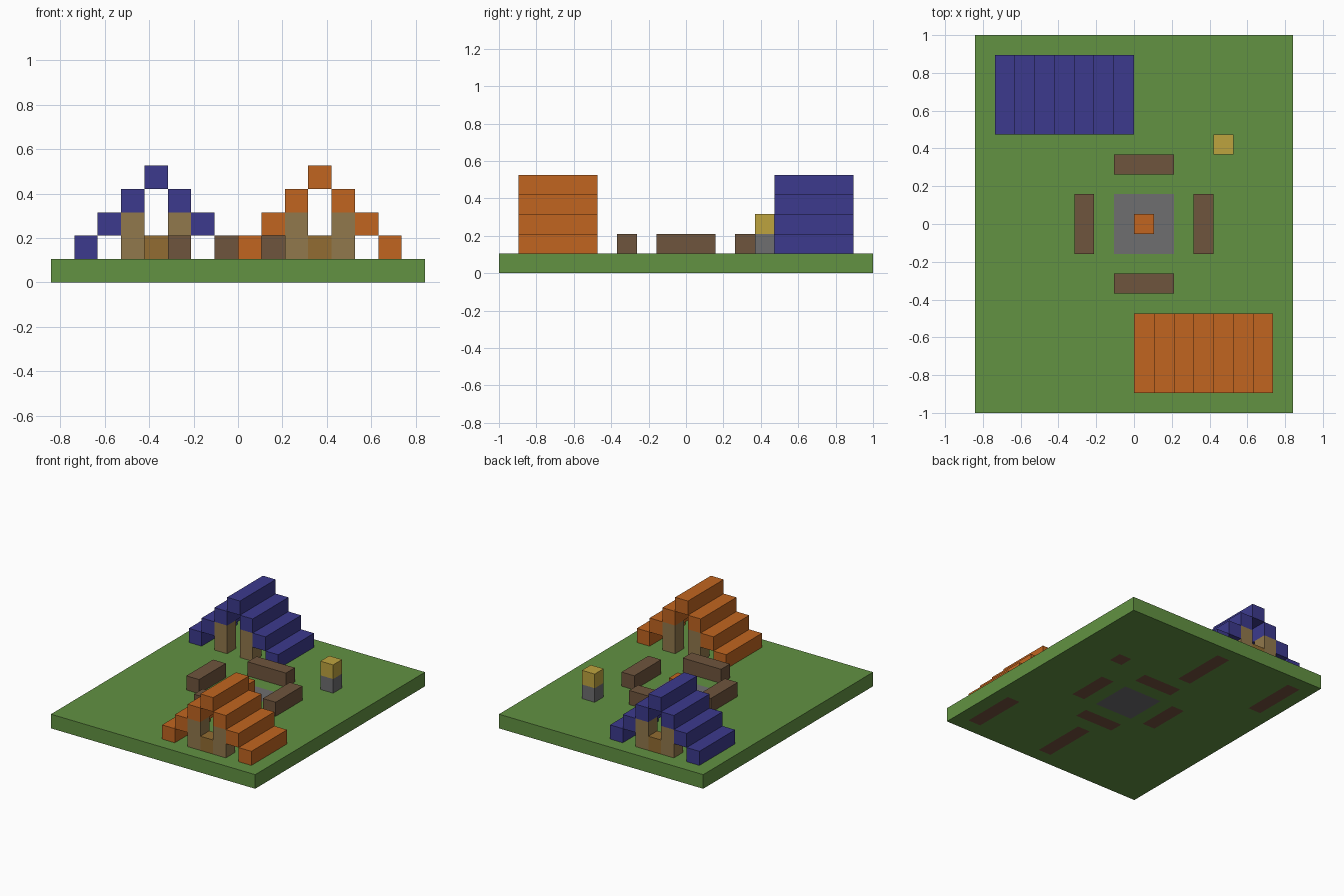
import bpy
import bmesh

if "Cube" in bpy.data.objects:
    bpy.data.objects.remove(bpy.data.objects["Cube"], do_unlink=True)

# One block is 1/19 of the longest side; positions below are in blocks
U = 2 / 19
WIDE, DEEP = 16, 19


def material(name, rgb):
    def linear(c):
        c /= 255
        return c / 12.92 if c <= 0.04045 else ((c + 0.055) / 1.055) ** 2.4
    colour = [linear(c) for c in rgb] + [1]
    mat = bpy.data.materials.new(name)
    mat.use_nodes = True
    mat.diffuse_color = colour
    mat.node_tree.nodes["Principled BSDF"].inputs["Base Color"].default_value = colour
    return mat


grass = material("grass green", (98, 146, 66))
dirt = material("dirt brown", (118, 84, 64))
stone = material("stone grey", (110, 110, 112))
log_wood = material("log brown", (111, 85, 61))
blue = material("tent blue", (60, 58, 141))
orange = material("tent orange", (193, 101, 32))
pole_wood = material("pole tan", (145, 120, 76))
chest_wood = material("chest gold brown", (146, 108, 50))
lamp = material("lamp yellow", (190, 164, 62))


def add_object(name, bm, mats):
    mesh = bpy.data.meshes.new(name)
    bm.to_mesh(mesh)
    bm.free()
    for mat in mats:
        mesh.materials.append(mat)
    obj = bpy.data.objects.new(name, mesh)
    bpy.context.collection.objects.link(obj)
    return obj


footprints = []


def box(name, corner, size, mat, solid=True):
    """Box from its lowest corner; solid ones on the ground leave dirt under them."""
    bm = bmesh.new()
    bmesh.ops.create_cube(bm, size=1)
    origin = (WIDE / 2, DEEP / 2, 0)
    for v in bm.verts:
        for a in range(3):
            v.co[a] = (corner[a] + (v.co[a] + 0.5) * size[a] - origin[a]) * U
    if solid and corner[2] == 1:
        footprints.append((corner[0], corner[1], size[0], size[1]))
    return add_object(name, bm, [mat])


# Stepped tents with poles at both ends and a chest at the outer end
def tent(name, x, y, chest_y, mat):
    for level in range(3):
        for side, col in (("right", level), ("left", 6 - level)):
            box(f"{name}_{side}_step_{level + 1}", (x + col, y, level + 1), (1, 4, 1), mat)
    box(f"{name}_ridge", (x + 3, y, 4), (1, 4, 1), mat)
    for end, row in (("front", y), ("back", y + 3)):
        for side, col in (("right", 2), ("left", 4)):
            box(f"{name}_{end}_{side}_pole", (x + col, row, 1), (1, 1, 2), pole_wood, False)
    box(f"{name}_chest", (x + 3, chest_y, 1), (1, 1, 1), chest_wood, False)


tent("orange_tent", 8, 1, 1, orange)
tent("blue_tent", 1, 14, 17, blue)

# Log seats around the fire
for name, y in (("front", 6), ("back", 12)):
    box(f"{name}_log_seat", (7, y, 1), (3, 1, 1), log_wood)
for name, x in (("right", 5), ("left", 11)):
    box(f"{name}_log_seat", (x, 8, 1), (1, 3, 1), log_wood)

# Lamp post
box("lamp_post", (12, 13, 1), (1, 1, 1), stone)
box("lamp_head", (12, 13, 2), (1, 1, 1), lamp)

# Camp fire
box("camp_fire", (8, 9, 1), (1, 1, 1), orange, False)

# Ground slab with a stone hearth, and dirt beneath solid blocks
bm = bmesh.new()
bmesh.ops.create_grid(bm, x_segments=WIDE, y_segments=DEEP, size=0.5)
for v in bm.verts:
    v.co.x *= WIDE * U
    v.co.y *= DEEP * U
top = bmesh.ops.extrude_face_region(bm, geom=bm.faces[:], use_keep_orig=True)
for v in top["geom"]:
    if isinstance(v, bmesh.types.BMVert):
        v.co.z = U
bmesh.ops.recalc_face_normals(bm, faces=bm.faces[:])
for f in bm.faces:
    c = f.calc_center_median()
    x, y = c.x / U + WIDE / 2, c.y / U + DEEP / 2
    if 7 < x < 10 and 8 < y < 11:
        f.material_index = 2
    elif c.z < U / 4 and any(a < x < a + w and b < y < b + d for a, b, w, d in footprints):
        f.material_index = 1
add_object("ground", bm, [grass, dirt, stone])
